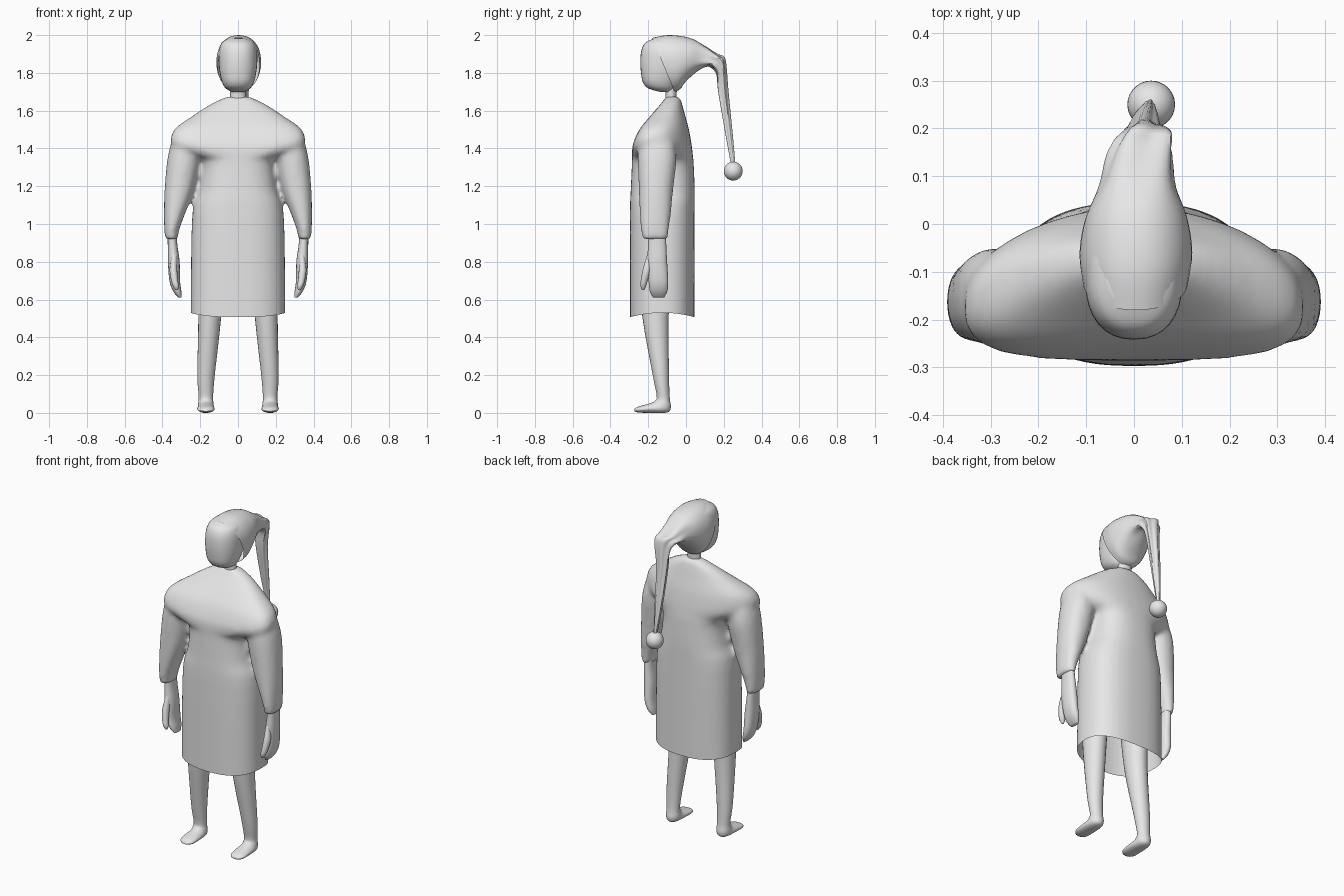
import bpy, bmesh, math
from mathutils import Vector

if "Cube" in bpy.data.objects:
    bpy.data.objects.remove(bpy.data.objects["Cube"])

grey = bpy.data.materials.new("light grey")
grey.diffuse_color = (0.8, 0.8, 0.8, 1)
grey.use_nodes = True
grey.node_tree.nodes["Principled BSDF"].inputs["Base Color"].default_value = grey.diffuse_color


def finish(ob, angle=60):
    """Give the object its colour and smooth shading."""
    ob.data.materials.clear()
    ob.data.materials.append(grey)
    bpy.ops.object.select_all(action='DESELECT')
    ob.select_set(True)
    bpy.context.view_layer.objects.active = ob
    bpy.ops.object.shade_smooth_by_angle(angle=math.radians(angle))
    return ob


def flat(z, front, back, cx, rx):
    """A level cross-section from its front and back y."""
    return (front, z, back, z, cx, rx)


def spline(rows, steps):
    """Catmull-Rom interpolation of the cross-sections."""
    out = []
    for i in range(len(rows) - 1):
        a, b = rows[i], rows[i + 1]
        p = rows[i - 1] if i else a
        q = rows[i + 2] if i + 2 < len(rows) else b
        for s in range(steps):
            t = s / steps
            out.append([0.5 * (2*B + (C - A)*t + (2*A - 5*B + 4*C - D)*t*t
                               + (3*B - A - 3*C + D)*t**3)
                        for A, B, C, D in zip(p, a, b, q)])
    out.append(list(rows[-1]))
    return out


def loft(bm, rows, power=2.0, side=1, n=32, steps=4, folds=None, cap_start=True):
    """Skin rows of (front y, z, back y, z, centre x, half width)."""
    rings = []
    rows = spline(rows, steps)
    for k, (ya, za, yb, zb, cx, rx) in enumerate(rows):
        ring = []
        for i in range(n):
            a = 2 * math.pi * i / n
            c = math.copysign(abs(math.cos(a)) ** (2 / power), math.cos(a))
            s = math.copysign(abs(math.sin(a)) ** (2 / power), math.sin(a))
            f = folds(k / (len(rows) - 1), a) if folds else 1
            ring.append(bm.verts.new((side * (cx + rx * c * f),
                                      (ya + yb) / 2 + (ya - yb) / 2 * s * f,
                                      (za + zb) / 2 + (za - zb) / 2 * s * f)))
        rings.append(ring)
    for r, q in zip(rings, rings[1:]):
        for i in range(n):
            j = (i + 1) % n
            bm.faces.new((r[i], r[j], q[j], q[i]))
    if cap_start:
        bm.faces.new(rings[0])
    bm.faces.new(rings[-1])
    bmesh.ops.recalc_face_normals(bm, faces=bm.faces)


def make(name, bm):
    me = bpy.data.meshes.new(name)
    bm.to_mesh(me)
    bm.free()
    ob = bpy.data.objects.new(name, me)
    bpy.context.collection.objects.link(ob)
    return ob


# Gown: body with wide shoulders, plus both sleeves, fused into one skin
bm = bmesh.new()
loft(bm, [flat(0.42, -.297, .045, 0, .25), flat(0.60, -.297, .045, 0, .25),
          flat(1.05, -.297, .046, 0, .242), flat(1.19, -.292, .046, 0, .207),
          flat(1.33, -.286, .04, 0, .20), flat(1.37, -.286, .036, 0, .27),
          flat(1.42, -.28, .03, 0, .352), flat(1.50, -.245, .016, 0, .337),
          flat(1.57, -.19, -.003, 0, .243), flat(1.64, -.13, -.022, 0, .135),
          flat(1.675, -.105, -.035, 0, .055)], power=2.5, n=48)
for v in bm.verts:                      # shoulders sweep slightly forward
    if v.co.z > 1.35:
        v.co.y -= .045 * (v.co.x / .33) ** 2
for side in (-1, 1):
    loft(bm, [flat(1.46, -.25, -.065, .265, .08), flat(1.35, -.255, -.05, .285, .088),
              flat(1.18, -.25, -.068, .311, .078), flat(1.05, -.245, -.08, .337, .055),
              flat(0.96, -.238, -.092, .352, .038), flat(0.92, -.23, -.097, .352, .034)],
         power=2.2, side=side)
gown = make("gown", bm)
bpy.context.view_layer.objects.active = gown
gown.select_set(True)
m = gown.modifiers.new("fuse", 'REMESH')
m.mode, m.voxel_size = 'VOXEL', 0.014
m = gown.modifiers.new("soften", 'SMOOTH')
m.factor, m.iterations = 0.5, 7
for name in ("fuse", "soften"):
    bpy.ops.object.modifier_apply(modifier=name)
bm = bmesh.new()
bm.from_mesh(gown.data)
# open hem, dipping at front and back
bmesh.ops.bisect_plane(bm, geom=bm.verts[:] + bm.edges[:] + bm.faces[:],
                       plane_co=(0, 0, .53), plane_no=(0, 0, 1), clear_inner=True)
for v in bm.verts:
    if v.co.z < .65:
        v.co.z -= .023 * (.65 - v.co.z) / .12 * ((v.co.y + .125) / .17) ** 2
bm.to_mesh(gown.data)
bm.free()
finish(gown)

for side, word in ((-1, "left"), (1, "right")):
    # Hand with thumb
    bm = bmesh.new()
    loft(bm, [flat(1.0, -.20, -.11, .35, .025), flat(.90, -.20, -.105, .347, .025),
              flat(.80, -.205, -.10, .34, .031), flat(.70, -.198, -.094, .335, .028),
              flat(.645, -.192, -.098, .322, .022), flat(.612, -.175, -.115, .308, .01)],
         power=2.3, side=side, n=20)
    loft(bm, [(-.205, .84, -.17, .80, .338, .016), (-.228, .765, -.188, .745, .342, .02),
              (-.24, .70, -.204, .695, .335, .018), (-.241, .67, -.212, .668, .328, .015),
              (-.232, .65, -.222, .65, .325, .006)], side=side, n=14)
    finish(make(word + "_hand", bm))

    # Leg flowing into the foot
    bm = bmesh.new()
    loft(bm, [flat(.80, -.26, -.08, .14, .07), flat(.50, -.23, -.092, .15, .06),
              flat(.20, -.176, -.09, .169, .046), (-.155, .09, -.086, .08, .17, .038),
              (-.163, .065, -.08, .03, .17, .041), (-.18, .055, -.10, .002, .17, .043),
              (-.21, .045, -.19, .0, .17, .046), (-.25, .034, -.25, .002, .17, .042),
              (-.273, .022, -.273, .008, .17, .022)], side=side, n=24)
    finish(make(word + "_leg", bm))

# Neck
bm = bmesh.new()
loft(bm, [flat(1.60, -.125, -.035, 0, .055), flat(1.66, -.108, -.05, 0, .042),
          flat(1.75, -.115, -.045, 0, .042)], n=20)
finish(make("neck", bm))

# Head
bm = bmesh.new()
loft(bm, [flat(1.70, -.14, -.075, 0, .035), flat(1.718, -.20, -.06, 0, .065),
          flat(1.75, -.228, -.045, 0, .084), flat(1.80, -.238, -.02, 0, .096),
          flat(1.86, -.242, .01, 0, .102), flat(1.92, -.236, .02, 0, .1),
          flat(1.96, -.215, .01, 0, .086), flat(1.982, -.17, -.03, 0, .055)],
     power=2.3)
finish(make("head", bm))

# Nightcap: hood, crumpled bend and hanging tail
bm = bmesh.new()


def crumple(t, a):
    depth = .13 * min(1, max(0, (t - .25) / .25))
    return 1 + depth * math.cos(5 * a + 6 * t)


loft(bm, [(-.18, 1.985, -.06, 1.70, .003, .110), (-.09, 2.0, -.03, 1.715, .004, .118),
          (.02, 1.985, .0, 1.755, .005, .107), (.10, 1.945, .06, 1.81, .008, .08),
          (.165, 1.90, .11, 1.835, .014, .068), (.20, 1.882, .14, 1.825, .022, .058),
          (.212, 1.83, .162, 1.79, .026, .045), (.222, 1.70, .17, 1.70, .022, .032),
          (.243, 1.50, .205, 1.50, .026, .022), (.26, 1.32, .238, 1.32, .033, .009)],
     power=2.2, n=40, folds=crumple, cap_start=False)
finish(make("nightcap", bm), 35)

# Pom-pom
bm = bmesh.new()
bmesh.ops.create_uvsphere(bm, u_segments=28, v_segments=16, radius=.05)
bmesh.ops.translate(bm, verts=bm.verts, vec=Vector((.036, .25, 1.28)))
finish(make("pompom", bm))
